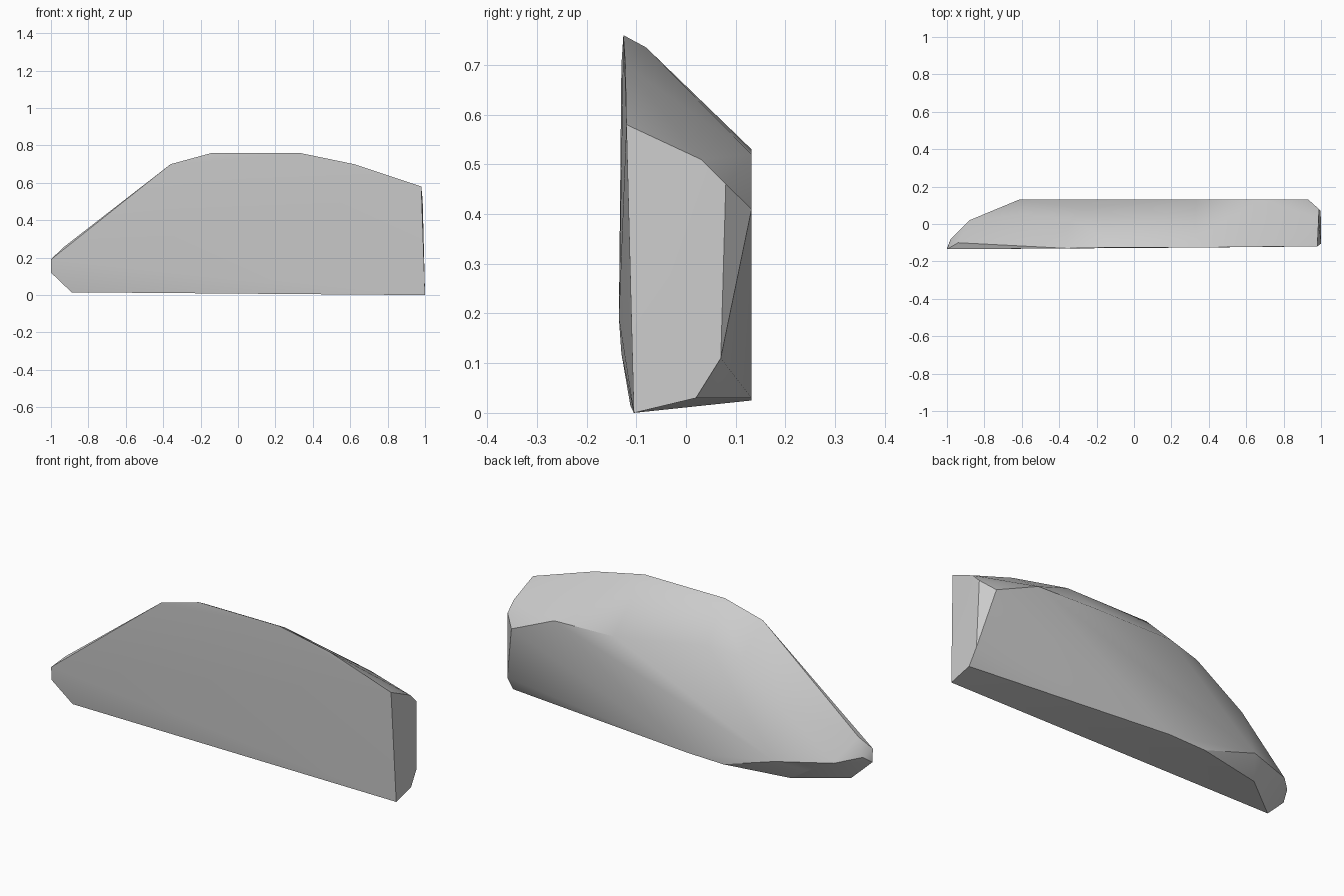
import bpy
import bmesh
import math

# Remove the default object
default_cube = bpy.data.objects.get("Cube")
if default_cube:
    bpy.data.objects.remove(default_cube, do_unlink=True)


def make_material(name, colour):
    material = bpy.data.materials.new(name)
    material.use_nodes = True
    material.diffuse_color = colour
    shader = next(n for n in material.node_tree.nodes if n.type == "BSDF_PRINCIPLED")
    shader.inputs["Base Color"].default_value = colour
    return material


def build_hull(name, points, material):
    """Wrap a convex skin round the outlines of a chipped block."""
    bm = bmesh.new()
    for point in points:
        bm.verts.new(point)
    result = bmesh.ops.convex_hull(bm, input=bm.verts)
    # Drop points that fell inside the skin
    loose = [v for v in bm.verts if not v.link_faces]
    bmesh.ops.delete(bm, geom=loose, context="VERTS")
    bmesh.ops.dissolve_limit(bm, angle_limit=math.radians(1),
                             verts=bm.verts, edges=bm.edges)
    bmesh.ops.recalc_face_normals(bm, faces=bm.faces)
    mesh = bpy.data.meshes.new(name)
    bm.to_mesh(mesh)
    bm.free()
    mesh.materials.append(material)
    block = bpy.data.objects.new(name, mesh)
    bpy.context.collection.objects.link(block)
    return block


# Front face outline, leaning slightly: x, y, z
front_outline = [
    (1, -.105, 0), (-.89, -.112, .015), (-1, -.13, .12), (-1, -.135, .19),
    (-.36, -.13, .7), (-.14, -.126, .76), (.33, -.126, .76),
    (.62, -.122, .7), (.98, -.12, .58),
]

# Flat back outline: x, z at a constant depth
back_depth = .132
back_outline = [
    (.93, .41), (.68, .52), (.33, .53), (-.61, .12), (-.31, .025), (-.1, .03),
]

# Square-cut end: y, z
end_outline = [(.03, .51), (.08, .46), (.07, .11), (.02, .03)]

# Rounded shoulder and tapered nose: x, y, z
shoulder = [
    (-.14, -.08, .735), (.33, -.08, .735),
    (-.17, .06, .586), (-.35, .03, .56), (-.6, .05, .37),
]
nose = [
    (-.94, -.1, .25), (-.98, -.08, .16), (-.88, .02, .14),
    (-.75, .055, .08), (-.66, .065, .02),
]

points = front_outline + shoulder + nose
points += [(x, back_depth, z) for x, z in back_outline]
points += [(1 - z * .025, y, z) for y, z in end_outline]

stone_grey = make_material("stone grey", (.6, .6, .6, 1))
stone = build_hull("stone_block", points, stone_grey)

# Soft rounded skin with crisp chipped edges
bpy.ops.object.select_all(action="DESELECT")
stone.select_set(True)
bpy.context.view_layer.objects.active = stone
bpy.ops.object.shade_smooth_by_angle(angle=math.radians(30))
